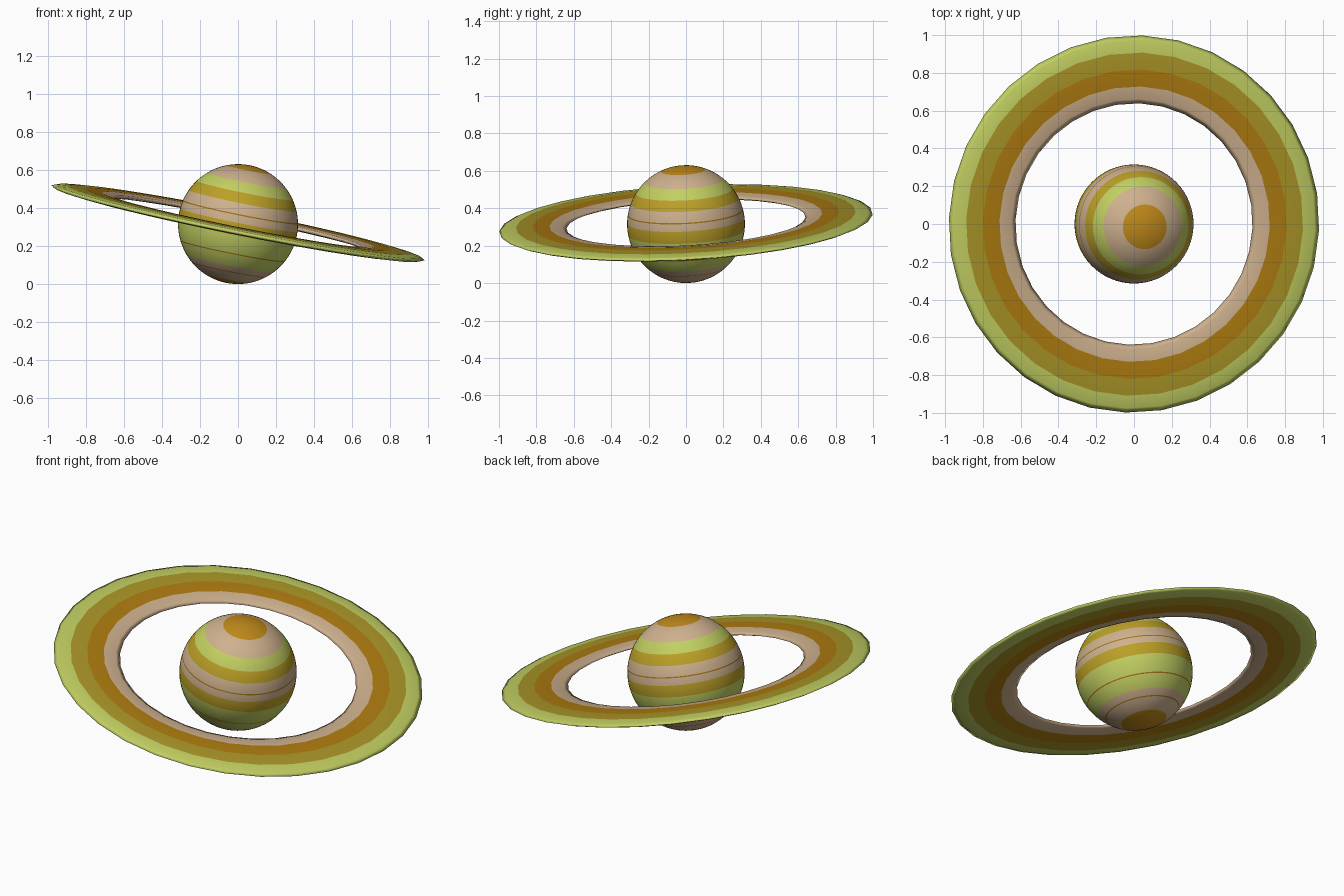
import bpy, bmesh, math
from mathutils import Vector, Matrix

if "Cube" in bpy.data.objects:
    bpy.data.objects.remove(bpy.data.objects["Cube"])

# Palette
COLOURS = {
    "tan": (0.62, 0.44, 0.27), "green": (0.54, 0.62, 0.12),
    "gold": (0.50, 0.35, 0.02), "amber": (0.52, 0.25, 0.01),
    "line": (0.36, 0.17, 0.01), "ring_olive": (0.40, 0.30, 0.02),
    "ring_amber": (0.42, 0.20, 0.005),
}
MATS = {}
for key, rgb in COLOURS.items():
    MATS[key] = bpy.data.materials.new(key)
    MATS[key].diffuse_color = (*rgb, 1)

# Shared tilt of the planet axis and the ring plane
AXIS = Vector((0.2, -0.053, 1)).normalized()
TILT = Vector((0, 0, 1)).rotation_difference(AXIS)


def lathe(name, profile, names, segs, z, phase=0.0, closed=False):
    """Spin (radius, height) points; names[i] colours the strip after point i."""
    bm = bmesh.new()
    rows = []
    for r, h in profile:
        if r < 1e-5:
            rows.append([bm.verts.new((0, 0, h))] * segs)
        else:
            rows.append([bm.verts.new((r * math.cos(a), r * math.sin(a), h))
                         for a in (phase + math.tau * k / segs for k in range(segs))])
    palette = sorted(set(names))
    n = len(rows)
    for i in range(n if closed else n - 1):
        a, b = rows[i], rows[(i + 1) % n]
        for k in range(segs):
            m = (k + 1) % segs
            corners = list(dict.fromkeys((a[k], a[m], b[m], b[k])))
            f = bm.faces.new(corners)
            f.material_index = palette.index(names[i])
            f.smooth = True
    bmesh.ops.recalc_face_normals(bm, faces=bm.faces)
    mesh = bpy.data.meshes.new(name)
    bm.to_mesh(mesh)
    bm.free()
    for p in palette:
        mesh.materials.append(MATS[p])
    obj = bpy.data.objects.new(name, mesh)
    bpy.context.collection.objects.link(obj)
    obj.matrix_world = Matrix.Translation((0, 0, z)) @ TILT.to_matrix().to_4x4()
    return obj


# Planet: colour bands from north to south, given by their lower latitude
BANDS = [(68, "amber"), (48, "tan"), (35, "green"), (23.5, "gold"),
         (12.5, "tan"), (11.3, "line"), (4, "tan"), (-8, "gold"),
         (-26.5, "green"), (-27.7, "line"), (-42, "green"),
         (-50, "tan"), (-51.2, "line"), (-67, "tan"), (-90, "amber")]
R = 0.315
lats, names, top = [90.0], [], 90.0
for low, colour in BANDS:
    steps = max(1, math.ceil((top - low) / 5))
    for s in range(1, steps + 1):
        lats.append(top + (low - top) * s / steps)
        names.append(colour)
    top = low
profile = [(R * math.cos(math.radians(t)), R * math.sin(math.radians(t))) for t in lats]
lathe("planet", profile, names, 64, 0.3155)

# Ring: flattened torus, 32 x 12, four equal colour bands
MAJOR, MINOR, HALF = 0.82, 0.18, 0.019
section = [(MAJOR + MINOR * math.cos(math.tau * j / 12),
            HALF * math.sin(math.tau * j / 12)) for j in range(12)]
half = ["green", "green", "ring_olive", "ring_amber", "tan", "tan"]
lathe("ring", section, half + half[::-1], 32, 0.322,
      phase=math.radians(-2.3), closed=True)

for m in bpy.data.materials:
    if m.users and not m.is_grease_pencil:
        m.use_nodes = True
        m.node_tree.nodes["Principled BSDF"].inputs["Base Color"].default_value = m.diffuse_color
